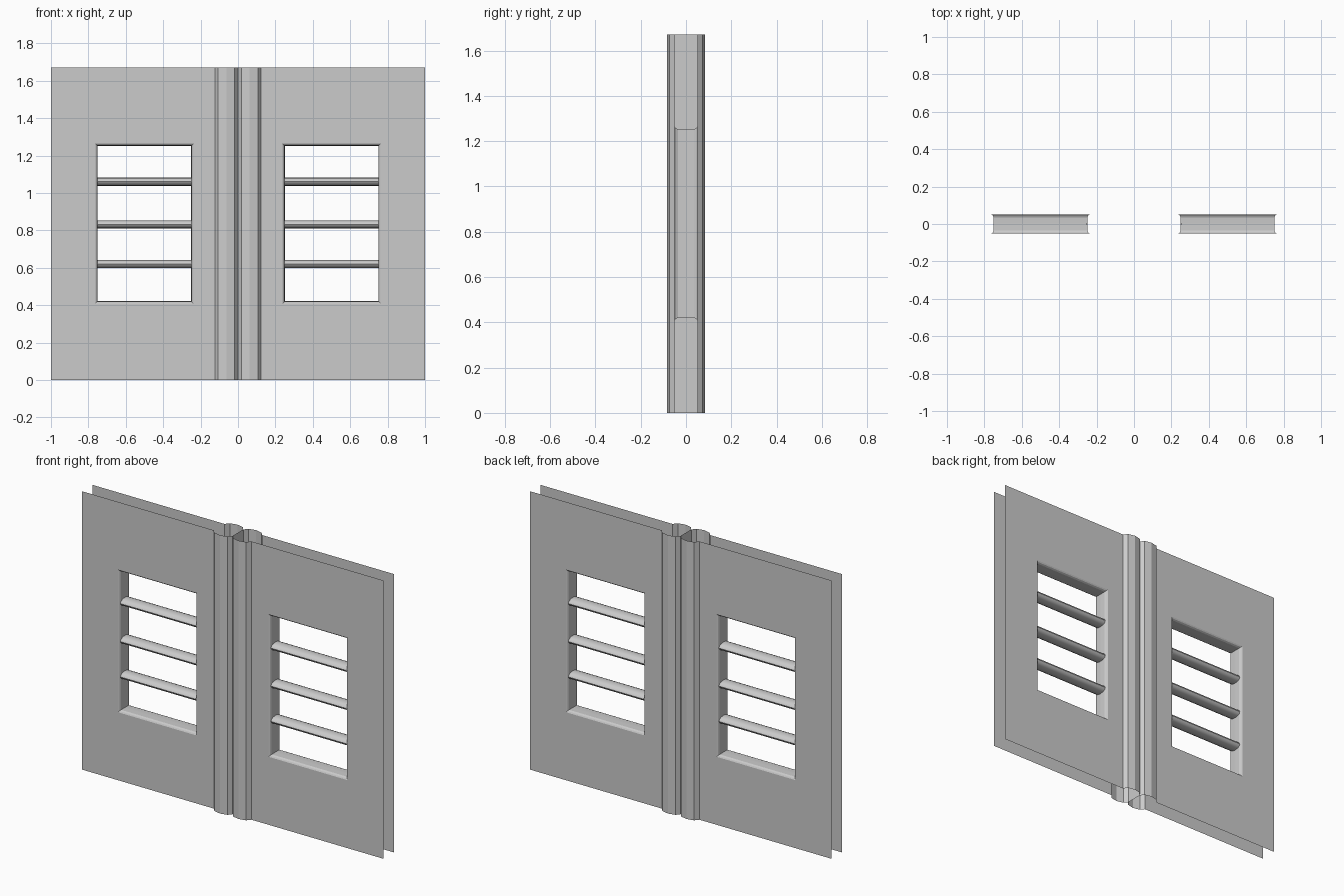
import bpy, math

if "Cube" in bpy.data.objects:
    bpy.data.objects.remove(bpy.data.objects["Cube"])

H = 1.67          # wall height
Y = 0.05          # half distance between the two wall skins
PILLAR = 0.124    # width of one pillar lobe


def strip(name, rings, closed, axes=(True, True), smooth=False):
    """Bridge successive rings of points with quads, then mirror across x / y."""
    n = len(rings[0])
    verts = [p for ring in rings for p in ring]
    faces = []
    for r in range(len(rings) - 1):
        for i in range(n if closed else n - 1):
            j = (i + 1) % n
            faces.append((r * n + i, r * n + j, (r + 1) * n + j, (r + 1) * n + i))
    mesh = bpy.data.meshes.new(name)
    mesh.from_pydata(verts, [], faces)
    obj = bpy.data.objects.new(name, mesh)
    bpy.context.collection.objects.link(obj)
    if any(axes):
        mod = obj.modifiers.new("Mirror", 'MIRROR')
        mod.use_axis = (axes[0], axes[1], False)
        mod.merge_threshold = 0.0001
    if smooth:
        bpy.context.view_layer.objects.active = obj
        obj.select_set(True)
        bpy.ops.object.shade_smooth_by_angle(angle=math.radians(50))
        obj.select_set(False)
    return obj


def rect(x0, x1, z0, z1, y):
    return [(x0, y, z0), (x1, y, z0), (x1, y, z1), (x0, y, z1)]


def opening(inset, y):
    return rect(0.237 + inset, 0.763 - inset, 0.408 + inset, 1.265 - inset, y)


# wall skins, open at the outer edges, with a window hole in each half
strip("wall_skin", [rect(PILLAR, 1, 0, H, -Y), opening(0, -Y)], True)

# window lining with rounded lips
lip = [(0, -Y), (0.007, -0.046), (0.012, -0.036), (0.013, -0.005), (0.013, 0)]
strip("window_lining", [opening(i, y) for i, y in lip], True)

# faceted half-round lobes of the central pillar
arc = []
for k in range(5):
    a = math.pi * k / 4
    arc.append((PILLAR / 2 * (1 - math.cos(a)), -Y - 0.033 * math.sin(a)))
strip("pillar_lobe", [[(x, y, z) for x, y in arc] for z in (0, H)], False)

# inner wall joining the front and back pillar grooves
strip("pillar_core", [[(0, -Y, z), (0, Y, z)] for z in (0, H)], False, (False, False))

# three flattened round bars across each window
for number, z in enumerate((0.62, 0.832, 1.06), 1):
    rings = []
    for x in (0.249, 0.751):
        rings.append([(x, 0.043 * math.cos(2 * math.pi * k / 12),
                       z + 0.022 * math.sin(2 * math.pi * k / 12)) for k in range(12)])
    bar = strip(f"window_bar_{number}", [rings[1], rings[0]], True, (True, False), True)
